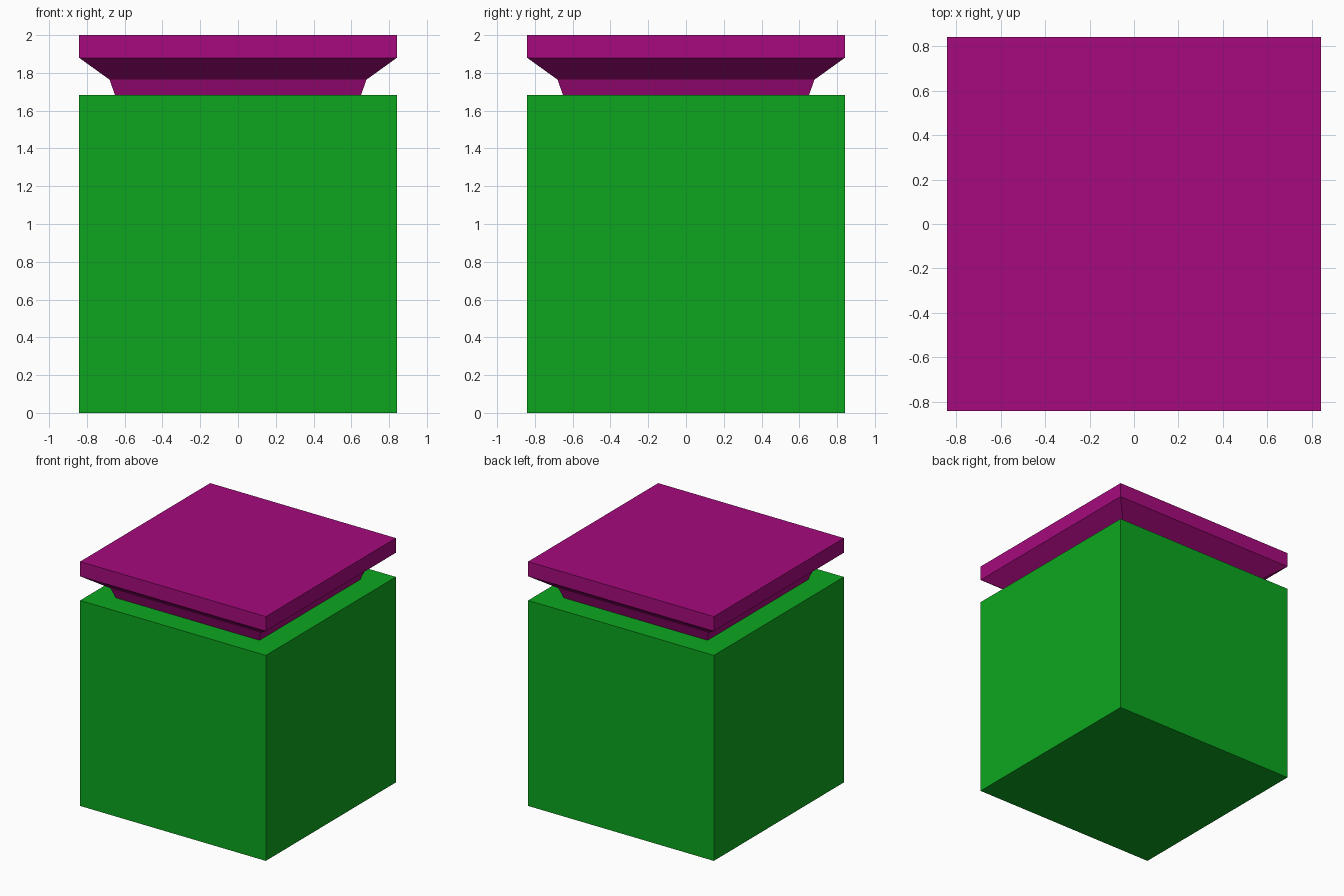
import bpy, bmesh

if "Cube" in bpy.data.objects:
    bpy.data.objects.remove(bpy.data.objects["Cube"])


def material(name, color):
    mat = bpy.data.materials.new(name)
    mat.diffuse_color = color
    mat.use_nodes = True
    mat.node_tree.nodes["Principled BSDF"].inputs["Base Color"].default_value = mat.diffuse_color
    return mat


def square_loft(name, profile, mat):
    """Stack square rings given as (half width, z) and cap both ends."""
    bm = bmesh.new()
    rings = []
    for h, z in profile:
        rings.append([bm.verts.new((sx * h, sy * h, z))
                      for sx, sy in ((-1, -1), (1, -1), (1, 1), (-1, 1))])
    for low, high in zip(rings, rings[1:]):
        for i in range(4):
            j = (i + 1) % 4
            bm.faces.new((low[i], low[j], high[j], high[i]))
    bm.faces.new(rings[0][::-1])
    bm.faces.new(rings[-1])
    mesh = bpy.data.meshes.new(name)
    bm.to_mesh(mesh)
    bm.free()
    mesh.materials.append(mat)
    obj = bpy.data.objects.new(name, mesh)
    bpy.context.collection.objects.link(obj)
    return obj


green = material("green", (0.004, 0.38, 0.014, 1))
magenta = material("magenta", (0.38, 0.003, 0.205, 1))

# Cube body
square_loft("box_body", [(0.841, 0), (0.841, 1.682)], green)

# Stopper lid: tapered neck, flared underside, flat slab
square_loft("lid", [(0.651, 1.682), (0.68, 1.764), (0.841, 1.88), (0.841, 2.0)], magenta)
